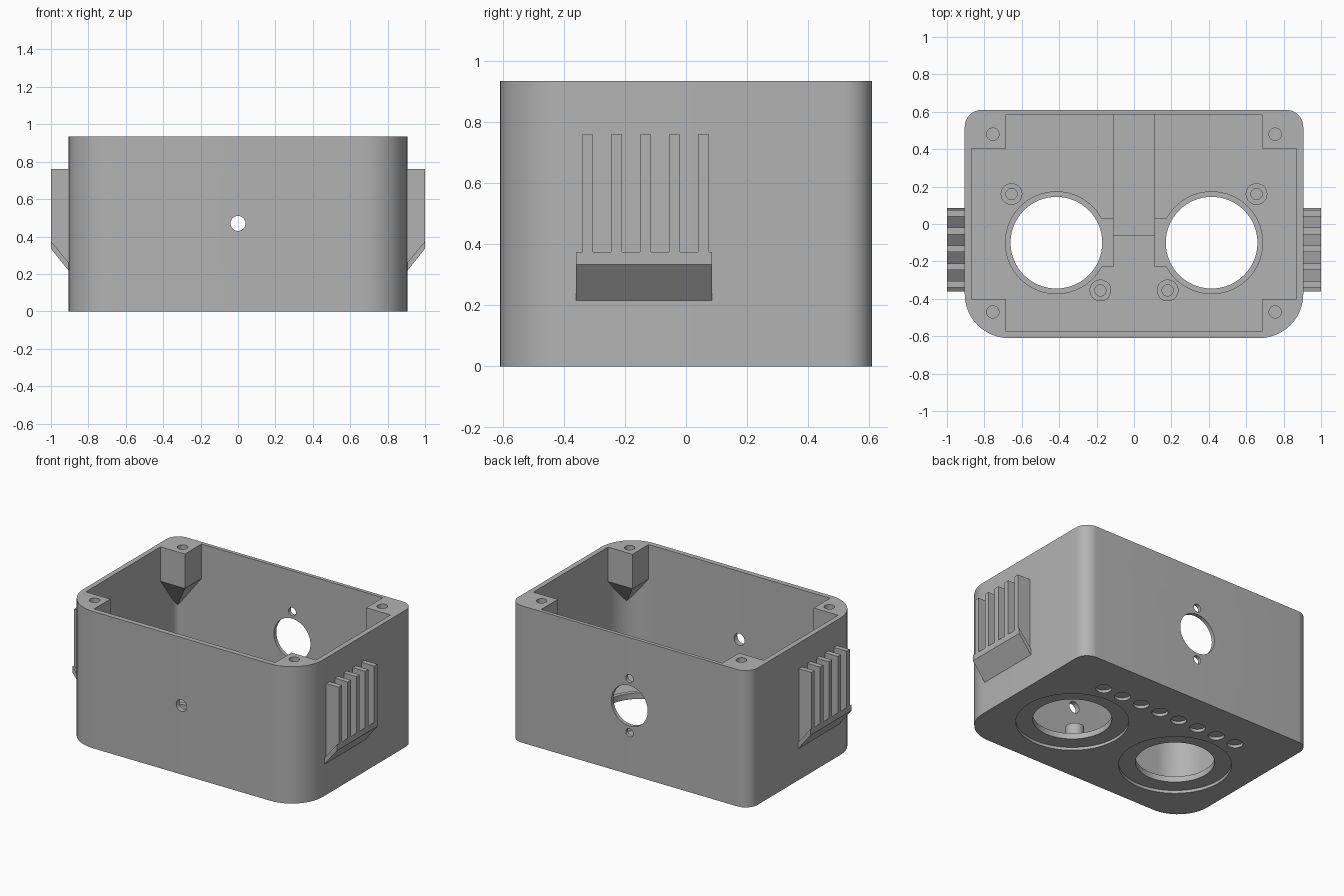
import bpy, bmesh, math
from mathutils import Vector

cube = bpy.data.objects.get("Cube")
if cube:
    bpy.data.objects.remove(cube, do_unlink=True)

grey = bpy.data.materials.new("plain grey")
grey.use_nodes = True
GREY = (0.45, 0.45, 0.45, 1)
grey.diffuse_color = GREY
grey.node_tree.nodes["Principled BSDF"].inputs["Base Color"].default_value = GREY

HEIGHT, FLOOR, WALL_X, WALL_Y = 0.935, 0.04, 0.905, 0.61


def finish(name, bm):
    bmesh.ops.recalc_face_normals(bm, faces=bm.faces)
    mesh = bpy.data.meshes.new(name)
    bm.to_mesh(mesh)
    bm.free()
    mesh.materials.append(grey)
    ob = bpy.data.objects.new(name, mesh)
    bpy.context.collection.objects.link(ob)
    return ob


def prism(name, profile, lo, hi, axis="z"):
    """Extrude a profile along z (points are x, y) or y (points are x, z)."""
    bm = bmesh.new()
    place = (lambda a, b, h: (a, b, h)) if axis == "z" else (lambda a, b, h: (a, h, b))
    rings = [[bm.verts.new(place(a, b, h)) for a, b in profile] for h in (lo, hi)]
    bm.faces.new(rings[0])
    bm.faces.new(rings[1])
    n = len(profile)
    for i in range(n):
        j = (i + 1) % n
        bm.faces.new((rings[0][i], rings[0][j], rings[1][j], rings[1][i]))
    return finish(name, bm)


def box(name, x0, x1, y0, y1, z0, z1):
    return prism(name, [(x0, y0), (x1, y0), (x1, y1), (x0, y1)], z0, z1)


def disc(name, a, b, r, lo, hi, axis="z", n=48):
    ring = [(a + r * math.cos(2 * math.pi * i / n), b + r * math.sin(2 * math.pi * i / n))
            for i in range(n)]
    return prism(name, ring, lo, hi, axis)


def rounded(half_x, front, back, r_front, r_back, steps=12):
    """Rectangle outline with separate front and back corner radii."""
    points = []
    corners = [(1, back, r_back, 0), (-1, back, r_back, 1),
               (-1, front, r_front, 2), (1, front, r_front, 3)]
    for side, y, r, quarter in corners:
        cx = side * (half_x - r)
        cy = y - r if y > 0 else y + r
        for i in range(steps + 1):
            t = (quarter + i / steps) * math.pi / 2
            points.append((cx + r * math.cos(t), cy + r * math.sin(t)))
    return points


def combine(target, tool, operation):
    """Apply a boolean and throw the tool away."""
    mod = target.modifiers.new("bool", "BOOLEAN")
    mod.operation, mod.solver, mod.object = operation, "EXACT", tool
    bpy.context.view_layer.update()
    graph = bpy.context.evaluated_depsgraph_get()
    mesh = bpy.data.meshes.new_from_object(target.evaluated_get(graph))
    target.modifiers.clear()
    target.data = mesh
    bpy.data.objects.remove(tool, do_unlink=True)


def corner_post(sx, sy, y_in, y_wall):
    """Square post with a pyramid underside running to the wall corner."""
    bm = bmesh.new()
    for x in (0.685, 0.98):
        for y in (y_in, y_wall + 0.12):
            for z in (0.70, 1.1):
                bm.verts.new(Vector((sx * x, sy * y, z)))
    bm.verts.new(Vector((sx * 0.87, sy * y_wall, 0.46)))
    bmesh.ops.convex_hull(bm, input=bm.verts)
    return finish("post", bm)


# Hollow case; the corner posts are kept back from the cavity
case = prism("case", rounded(WALL_X, -WALL_Y, WALL_Y, 0.235, 0.09), 0, HEIGHT)
cavity = prism("cavity", rounded(0.87, -0.575, 0.585, 0.20, 0.055), FLOOR, 1.0)
for sx in (-1, 1):
    combine(cavity, corner_post(sx, 1, 0.405, 0.585), "DIFFERENCE")
    combine(cavity, corner_post(sx, -1, 0.40, 0.575), "DIFFERENCE")
combine(case, cavity, "DIFFERENCE")

# Raised floor details: centre strip, collars with tabs, bosses
combine(case, box("strip", -0.112, 0.112, -0.065, 0.6, 0.03, 0.05), "UNION")
bosses = [(0.655, 0.16), (0.18, -0.355)]
for s in (-1, 1):
    combine(case, disc("collar", s * 0.415, -0.1, 0.275, 0.03, 0.06, n=64), "UNION")
    inner, outer = sorted((s * 0.11, s * 0.25))
    combine(case, box("tab", inner, outer, -0.23, 0.03, 0.03, 0.06), "UNION")
    for x, y in bosses:
        combine(case, disc("boss", s * x, y, 0.058, 0.03, 0.16, n=32), "UNION")

# Drilled holes: floor openings with counterbores, bosses, posts
for s in (-1, 1):
    combine(case, disc("opening", s * 0.415, -0.1, 0.245, -0.1, 0.2, n=64), "DIFFERENCE")
    combine(case, disc("counterbore", s * 0.415, -0.1, 0.35, -0.1, 0.02, n=64), "DIFFERENCE")
    for x, y in bosses:
        combine(case, disc("drill", s * x, y, 0.03, 0.07, 0.3, n=24), "DIFFERENCE")
    for y in (0.48, -0.47):
        combine(case, disc("drill", s * 0.755, y, 0.033, 0.75, 1.1, n=24), "DIFFERENCE")

# Row of shallow round pockets underneath
for i in range(8):
    combine(case, disc("pocket", -0.53 + i * 1.06 / 7, 0.34, 0.05, -0.1, 0.02, n=32), "DIFFERENCE")

# Front hole, and back port with its two screw holes
combine(case, disc("front_hole", 0, 0.47, 0.04, -0.8, -0.5, "y", 32), "DIFFERENCE")
combine(case, disc("port", 0, 0.47, 0.138, 0.5, 0.8, "y"), "DIFFERENCE")
for dz in (-0.185, 0.185):
    combine(case, disc("screw", 0, 0.47 + dz, 0.028, 0.5, 0.8, "y", 24), "DIFFERENCE")

# Side vents: sloping sill with five upright fins
for s, side in ((1, "left"), (-1, "right")):
    sill = [(0.89, 0.242), (1.0, 0.375), (1.0, 0.335), (0.89, 0.197)]
    fin = [(0.89, 0.76), (1.0, 0.76), (1.0, 0.375), (0.89, 0.242)]
    prism(side + "_vent_sill", [(s * x, z) for x, z in sill], -0.36, 0.085, "y")
    for i in range(5):
        y = -0.34 + i * 0.095
        prism(f"{side}_vent_fin_{i + 1}", [(s * x, z) for x, z in fin], y, y + 0.035, "y")

# Smooth the curved walls, keep edges sharp
bpy.ops.object.select_all(action="DESELECT")
case.select_set(True)
bpy.context.view_layer.objects.active = case
bpy.ops.object.shade_smooth_by_angle(angle=math.radians(30))
